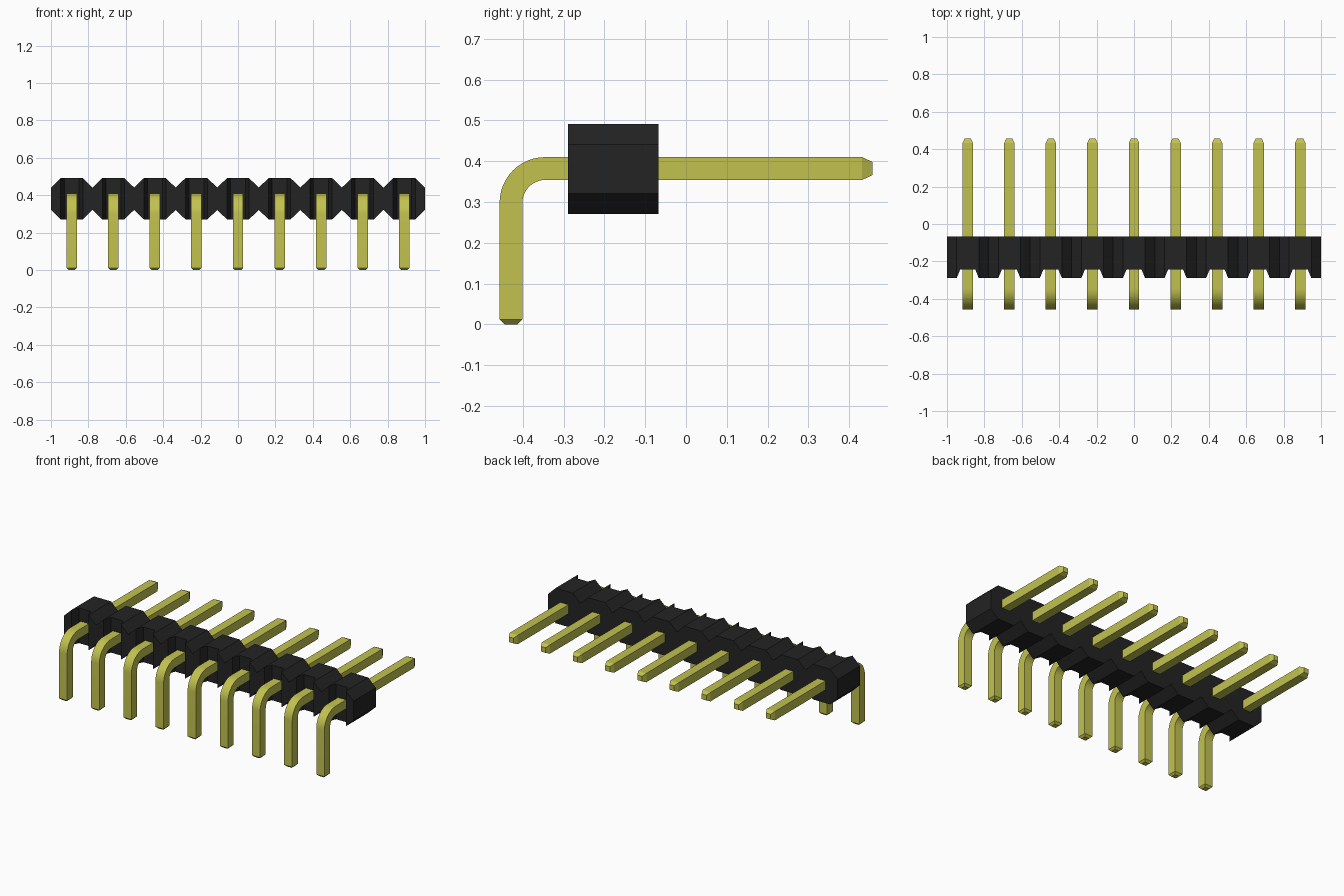
import bpy, bmesh, math

if "Cube" in bpy.data.objects:
    bpy.data.objects.remove(bpy.data.objects["Cube"])

COUNT = 9
PITCH = 2.0 / COUNT


def material(name, rgb):
    m = bpy.data.materials.new(name)
    m.use_nodes = True
    m.diffuse_color = (*rgb, 1)
    m.node_tree.nodes["Principled BSDF"].inputs["Base Color"].default_value = (*rgb, 1)
    return m


def loft(name, rings, mat):
    """Skin a list of four-cornered rings and cap both ends."""
    bm = bmesh.new()
    loops = [[bm.verts.new(p) for p in ring] for ring in rings]
    for a, b in zip(loops, loops[1:]):
        for i in range(4):
            j = (i + 1) % 4
            bm.faces.new((a[i], a[j], b[j], b[i]))
    bm.faces.new(loops[0])
    bm.faces.new(loops[-1])
    bmesh.ops.recalc_face_normals(bm, faces=bm.faces)
    mesh = bpy.data.meshes.new(name)
    bm.to_mesh(mesh)
    bm.free()
    mesh.materials.append(mat)
    obj = bpy.data.objects.new(name, mesh)
    bpy.context.collection.objects.link(obj)
    return obj


black = material("black plastic", (0.017, 0.017, 0.017))
gold = material("yellow metal", (0.54, 0.54, 0.08))

# Housing: columns across x, notched between pins and grooved at each pin
BACK, FRONT, GROOVE = -0.068, -0.289, -0.243
HIGH, LOW, NOTCH_TOP, NOTCH_BOTTOM = 0.491, 0.271, 0.441, 0.321


def column(x, low, high, front):
    return [(x, front, low), (x, front, high), (x, BACK, high), (x, BACK, low)]


centres = [(i - (COUNT - 1) / 2) * PITCH for i in range(COUNT)]
columns = [column(-1, NOTCH_BOTTOM, NOTCH_TOP, FRONT)]
for c in centres:
    columns += [column(c - 0.059, LOW, HIGH, FRONT),
                column(c - 0.040, LOW, HIGH, GROOVE),
                column(c + 0.040, LOW, HIGH, GROOVE),
                column(c + 0.059, LOW, HIGH, FRONT),
                column(c + PITCH / 2, NOTCH_BOTTOM, NOTCH_TOP, FRONT)]
loft("housing", columns, black)

# Pin path: (y, z, bend angle, half width) from the foot to the far tip
HALF, TIP, RADIUS, STEPS = 0.028, 0.016, 0.084, 12
BEND_Y, BEND_Z = -0.345, 0.298
path = [(BEND_Y - RADIUS, 0.0, 0, TIP), (BEND_Y - RADIUS, 0.012, 0, HALF)]
for i in range(STEPS + 1):
    a = math.pi / 2 * i / STEPS
    path.append((BEND_Y - RADIUS * math.cos(a), BEND_Z + RADIUS * math.sin(a), a, HALF))
path += [(0.432, BEND_Z + RADIUS, math.pi / 2, HALF),
         (0.457, BEND_Z + RADIUS, math.pi / 2, TIP)]

# Right-angle pins
for n, c in enumerate(centres, 1):
    rings = []
    for y, z, a, h in path:
        oy, oz = -math.cos(a) * h, math.sin(a) * h
        rings.append([(c - h, y + oy, z + oz), (c + h, y + oy, z + oz),
                      (c + h, y - oy, z - oz), (c - h, y - oy, z - oz)])
    pin = loft(f"pin_{n}", rings, gold)
    bpy.ops.object.select_all(action="DESELECT")
    pin.select_set(True)
    bpy.context.view_layer.objects.active = pin
    bpy.ops.object.shade_smooth_by_angle(angle=math.radians(20))
